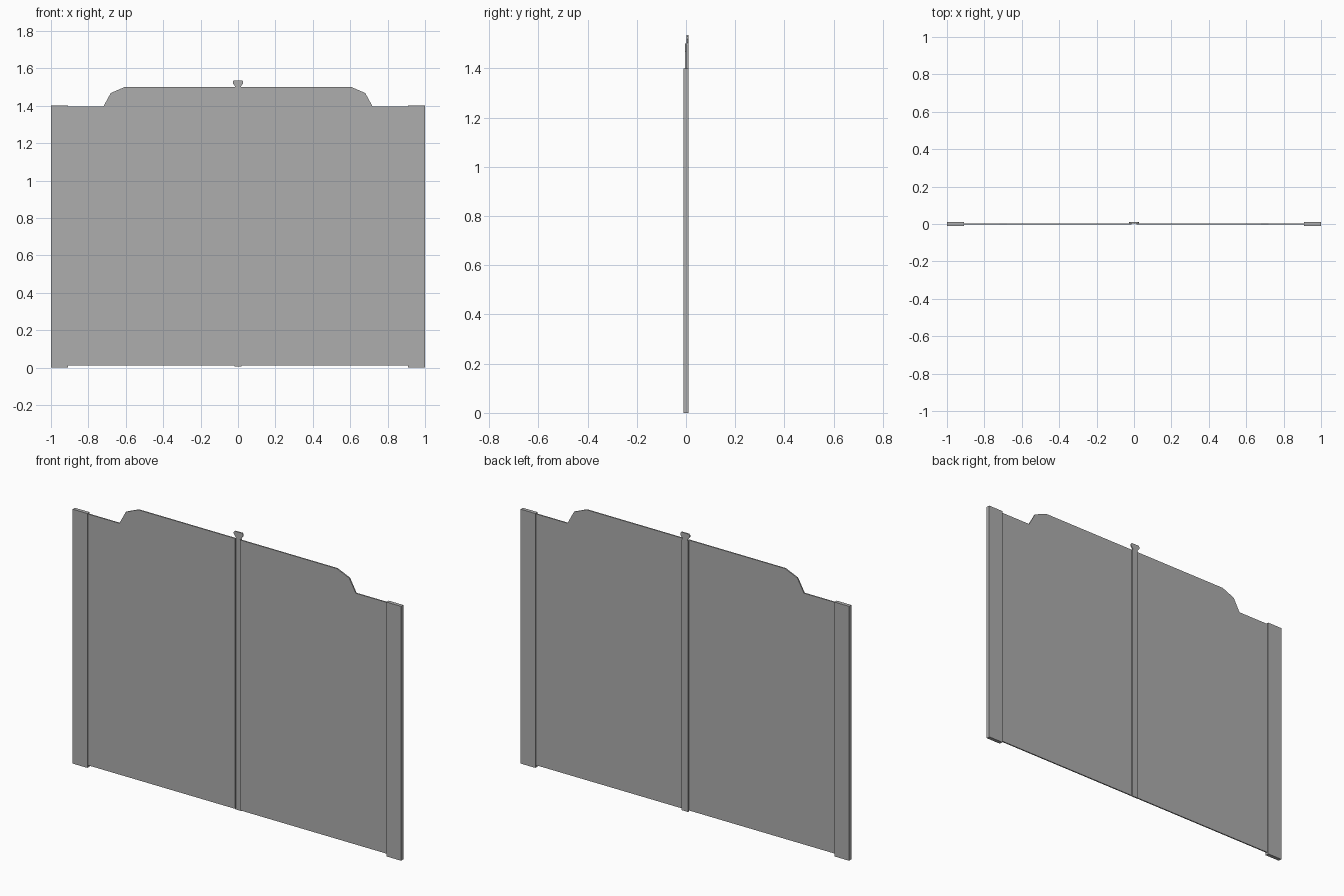
import bpy
import bmesh

cube = bpy.data.objects.get("Cube")
if cube:
    bpy.data.objects.remove(cube, do_unlink=True)

grey = bpy.data.materials.new("plain_grey")
grey.use_nodes = True
colour = (0.42, 0.42, 0.42, 1)
grey.diffuse_color = colour
grey.node_tree.nodes["Principled BSDF"].inputs["Base Color"].default_value = colour


def plate(name, outline, y0, y1):
    """Extrude an x-z outline from y0 back to y1."""
    bm = bmesh.new()
    face = bm.faces.new([bm.verts.new((x, y0, z)) for x, z in outline])
    ext = bmesh.ops.extrude_face_region(bm, geom=[face])
    verts = [v for v in ext["geom"] if isinstance(v, bmesh.types.BMVert)]
    bmesh.ops.translate(bm, verts=verts, vec=(0, y1 - y0, 0))
    bmesh.ops.recalc_face_normals(bm, faces=bm.faces)
    mesh = bpy.data.meshes.new(name)
    bm.to_mesh(mesh)
    bm.free()
    mesh.materials.append(grey)
    obj = bpy.data.objects.new(name, mesh)
    bpy.context.collection.objects.link(obj)
    return obj


# Gate leaves with stepped top corners, and the outer posts
leaf = [(0.014, 0.012), (0.91, 0.012), (0.91, 1.395), (0.72, 1.395),
        (0.68, 1.468), (0.605, 1.5), (0.014, 1.5)]
post = [(0.91, 0), (1, 0), (1, 1.4), (0.91, 1.4)]
for side, s in (("left", 1), ("right", -1)):
    plate(side + "_leaf", [(s * x, z) for x, z in leaf], -0.004, 0.003)
    plate(side + "_post", [(s * x, z) for x, z in post], -0.01, 0.01)

# Cover strip behind the centre gap, flaring into a rounded finial
half = [(0.019, 0.006), (0.019, 1.495), (0.015, 1.503), (0.028, 1.52),
        (0.028, 1.53), (0.022, 1.536)]
plate("centre_strip", half + [(-x, z) for x, z in reversed(half)], 0.003, 0.01)
